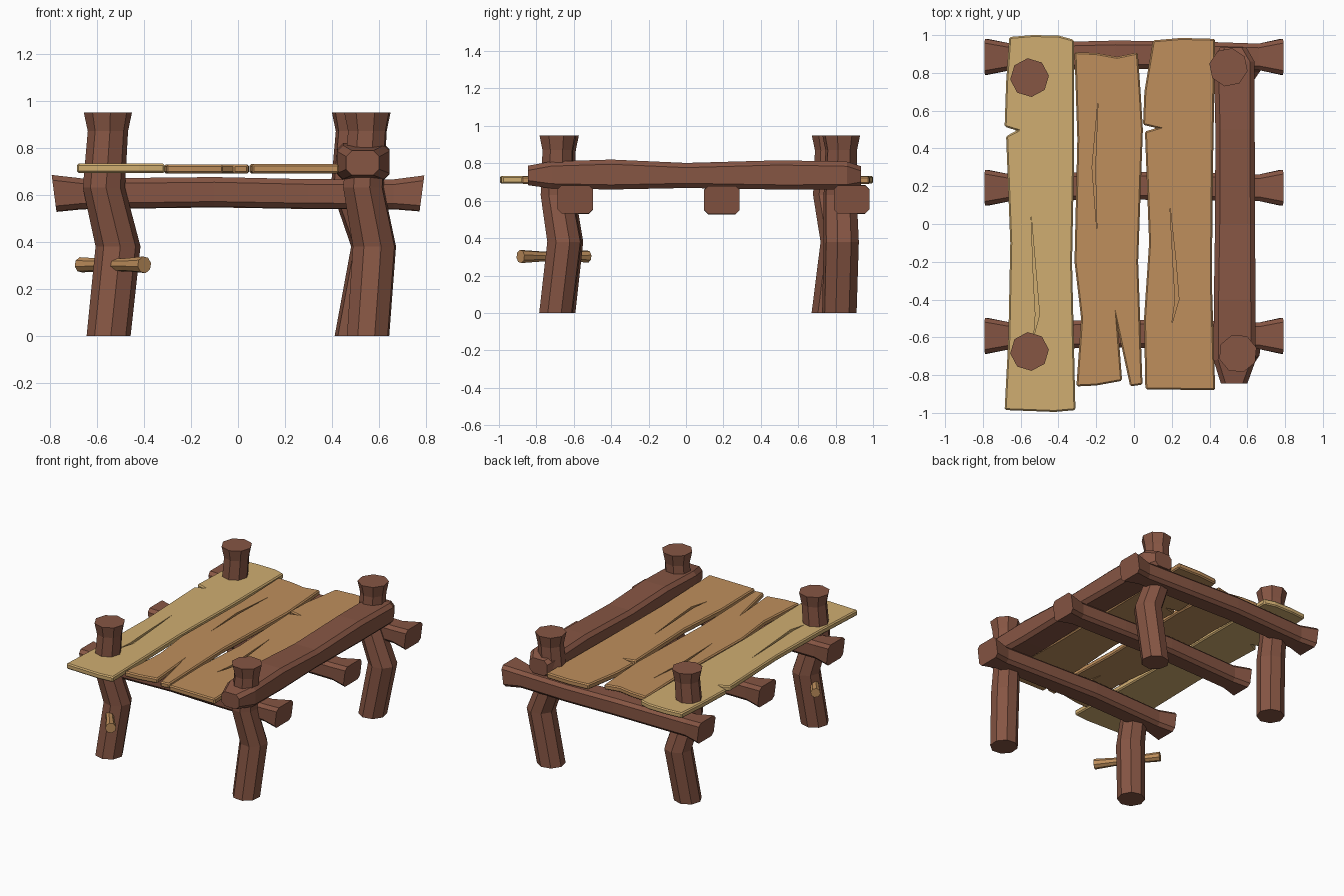
import bpy, bmesh, math
from mathutils import Vector

if "Cube" in bpy.data.objects:
    bpy.data.objects.remove(bpy.data.objects["Cube"])


def material(name, rgb):
    m = bpy.data.materials.new(name)
    m.diffuse_color = (*rgb, 1)
    m.use_nodes = True
    m.node_tree.nodes["Principled BSDF"].inputs["Base Color"].default_value = m.diffuse_color
    return m


BROWN = material("dark_wood", (0.24, 0.092, 0.057))
TAN = material("light_plank_wood", (0.63, 0.42, 0.165))
OCHRE = material("plank_wood", (0.52, 0.275, 0.108))


def finish(name, bm, mat):
    bmesh.ops.recalc_face_normals(bm, faces=bm.faces)
    mesh = bpy.data.meshes.new(name)
    bm.to_mesh(mesh)
    bm.free()
    obj = bpy.data.objects.new(name, mesh)
    bpy.context.collection.objects.link(obj)
    if mat:
        mesh.materials.append(mat)
    return obj


def loft(name, rings, mat):
    """Skin a list of equal-sized point rings and cap both ends."""
    bm = bmesh.new()
    loops = [[bm.verts.new(p) for p in ring] for ring in rings]
    n = len(loops[0])
    for a, b in zip(loops, loops[1:]):
        for i in range(n):
            j = (i + 1) % n
            bm.faces.new((a[i], a[j], b[j], b[i]))
    bm.faces.new(loops[0])
    bm.faces.new(loops[-1])
    return finish(name, bm, mat)


def ngon(center, u, v, r, n=8, turn=0.0):
    c = Vector(center)
    angles = [turn + math.tau * i / n for i in range(n)]
    return [c + r * (math.cos(a) * Vector(u) + math.sin(a) * Vector(v)) for a in angles]


def chamfered(center, u, v, w, h, c=0.022):
    """Rectangle of half sizes w, h with clipped corners."""
    pts = [(w, h - c), (w - c, h), (c - w, h), (-w, h - c),
           (-w, c - h), (c - w, -h), (w - c, -h), (w, c - h)]
    return [Vector(center) + a * Vector(u) + b * Vector(v) for a, b in pts]


X, Y, Z = (1, 0, 0), (0, 1, 0), (0, 0, 1)

# Crooked octagonal posts: top position, bend at the knee, yaw
posts = {
    "front_left_post": (-0.553, -0.675, 0.043, 0.03, 0.1),
    "front_right_post": (0.55, -0.685, 0.03, 0.035, 0.3),
    "back_left_post": (-0.553, 0.775, 0.043, 0.04, 0.1),
    "back_right_post": (0.50, 0.83, 0.075, 0.0, -0.2),
}
for name, (px, py, kx, ky, turn) in posts.items():
    path = [(0.0, 0.003, -0.01, 0.094), (0.38, kx, ky, 0.096), (0.63, -0.017, -0.006, 0.09),
            (0.87, 0, 0, 0.086), (0.95, 0, 0, 0.103)]
    loft(name, [ngon((px + dx, py + dy, z), X, Y, r, 8, turn) for z, dx, dy, r in path], BROWN)

# Cross beams with flared ends
for name, y, lift in (("front_beam", -0.592, 0), ("middle_beam", 0.192, -0.003), ("back_beam", 0.885, 0)):
    rings = []
    for x, dy, zc, w, h in ((-0.782, 0, 0.607, 0.095, 0.077), (-0.66, 0, 0.605, 0.072, 0.064),
                            (-0.1, 0.012, 0.612, 0.074, 0.063), (0.3, 0.008, 0.604, 0.074, 0.062),
                            (0.66, 0, 0.603, 0.07, 0.062), (0.782, 0, 0.607, 0.095, 0.075)):
        ring = chamfered((x, y + dy, zc + lift), Y, Z, w, h)
        for p in ring:  # slanted end cuts
            if abs(x) > 0.7:
                p.x += math.copysign(0.01, x) * (p.z - zc) / h
        rings.append(ring)
    loft(name, rings, BROWN)

# Heavy rail along the right edge
rail = [(-0.845, 0.53, 0.735, 0.07, 0.052), (-0.72, 0.533, 0.738, 0.112, 0.072),
        (-0.4, 0.533, 0.74, 0.11, 0.08), (0.0, 0.535, 0.735, 0.106, 0.067),
        (0.5, 0.535, 0.738, 0.104, 0.078), (0.86, 0.53, 0.735, 0.108, 0.074),
        (0.935, 0.525, 0.73, 0.07, 0.055)]
loft("right_rail", [chamfered((x, y, z), X, Z, w, h, 0.025) for y, x, z, w, h in rail], BROWN)

# Broken branch through the front left post
a, b = Vector((-0.398, -0.885, 0.302)), Vector((-0.668, -0.525, 0.302))
d = (b - a).normalized()
side = d.cross(Vector(Z))
loft("branch_stub", [ngon(a.lerp(b, t), side, Z, r, 8, 0.2)
                     for t, r in ((0, 0.036), (0.3, 0.028), (0.7, 0.028), (1, 0.033))], OCHRE)


def prism(name, outline, z0, z1, mat):
    bm = bmesh.new()
    face = bm.faces.new([bm.verts.new((x, y, z0)) for x, y in outline])
    ext = bmesh.ops.extrude_face_region(bm, geom=[face])
    for v in ext["geom"]:
        if isinstance(v, bmesh.types.BMVert):
            v.co.z = z1
    return finish(name, bm, mat)


def plank(name, outline, crack, z0, z1, mat):
    obj = prism(name, outline, z0, z1, mat)
    bev = obj.modifiers.new("worn_edges", 'BEVEL')
    bev.width = 0.008
    bev.segments = 1
    # Long grain crack carved into the upper face
    cutter = prism(name + "_crack_cutter", crack, z1 - 0.014, z1 + 0.05, None)
    cutter.hide_render = True
    cutter.hide_set(True)
    cut = obj.modifiers.new("crack", 'BOOLEAN')
    cut.operation = 'DIFFERENCE'
    cut.solver = 'EXACT'
    cut.object = cutter


# Split and notched deck planks
plank("left_plank",
      [(-0.66, 0.99), (-0.54, 1.0), (-0.4, 0.998), (-0.318, 0.975), (-0.318, 0.3), (-0.328, -0.2),
       (-0.31, -0.985), (-0.42, -0.995), (-0.685, -0.985), (-0.665, -0.6), (-0.655, -0.1),
       (-0.677, 0.465), (-0.62, 0.495), (-0.685, 0.515), (-0.677, 0.75)],
      [(-0.545, 0.05), (-0.515, -0.3), (-0.5, -0.48), (-0.53, -0.59), (-0.522, -0.48), (-0.532, -0.3)],
      0.692, 0.732, TAN)
plank("middle_plank",
      [(-0.315, 0.91), (-0.2, 0.905), (-0.09, 0.885), (0.02, 0.908), (0.035, 0.7), (0.047, 0.5),
       (0.022, -0.2), (0.045, -0.85), (-0.02, -0.86), (-0.083, -0.57), (-0.063, -0.83),
       (-0.2, -0.855), (-0.305, -0.86), (-0.28, -0.5), (-0.315, -0.2), (-0.3, 0.45)],
      [(-0.19, 0.66), (-0.205, 0.3), (-0.196, -0.04), (-0.222, 0.3)],
      0.69, 0.728, OCHRE)
plank("right_plank",
      [(0.1, 0.972), (0.25, 0.985), (0.43, 0.98), (0.418, 0.3), (0.412, -0.3), (0.43, -0.88),
       (0.06, -0.875), (0.053, -0.5), (0.08, -0.1), (0.058, 0.49), (0.12, 0.508), (0.048, 0.525),
       (0.055, 0.7)],
      [(0.19, 0.1), (0.222, -0.2), (0.238, -0.4), (0.2, -0.53), (0.218, -0.4), (0.206, -0.2)],
      0.69, 0.73, OCHRE)
